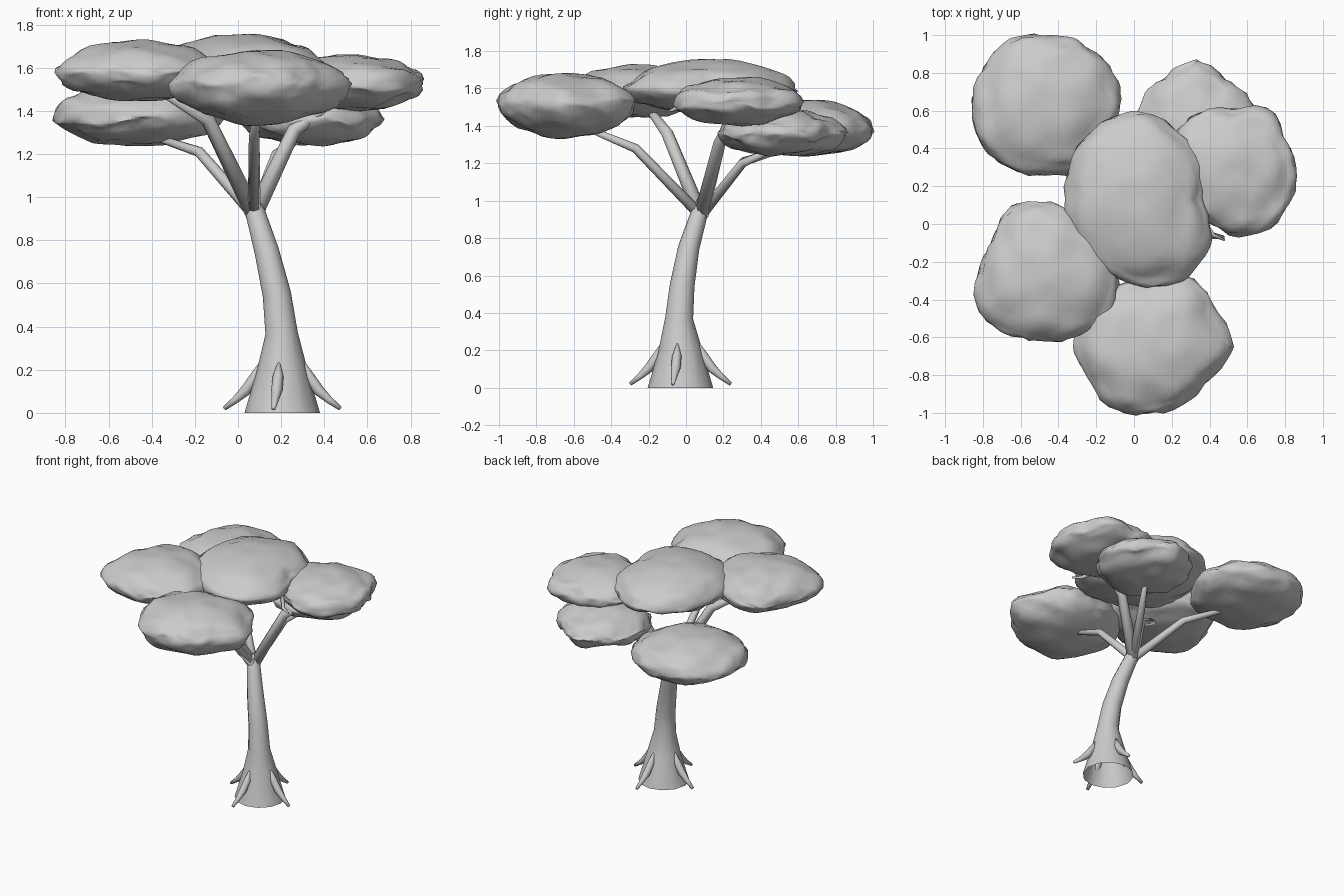
import bpy
import bmesh
from math import sin, cos, pi, tau, atan2, floor, copysign
from mathutils import Vector, noise

cube = bpy.data.objects.get("Cube")
if cube:
    bpy.data.objects.remove(cube, do_unlink=True)

grey = bpy.data.materials.new("plain_grey")
grey.use_nodes = True
grey.diffuse_color = (0.6, 0.6, 0.6, 1)
grey.node_tree.nodes["Principled BSDF"].inputs["Base Color"].default_value = grey.diffuse_color


def finish(bm, name):
    bmesh.ops.recalc_face_normals(bm, faces=bm.faces)
    mesh = bpy.data.meshes.new(name)
    bm.to_mesh(mesh)
    bm.free()
    mesh.materials.append(grey)
    mesh.shade_smooth()
    obj = bpy.data.objects.new(name, mesh)
    bpy.context.collection.objects.link(obj)


def tube(name, path, radii, sides=8, open_start=False):
    """Tapered round tube whose rings stand square to the path."""
    bm = bmesh.new()
    pts = [Vector(p) for p in path]
    rings = []
    for i, (p, r) in enumerate(zip(pts, radii)):
        along = (pts[min(i + 1, len(pts) - 1)] - pts[max(i - 1, 0)]).normalized()
        side = Vector((0, 1, 0)).cross(along).normalized()
        up = along.cross(side)
        rings.append([bm.verts.new(p + r * (cos(tau * k / sides) * side + sin(tau * k / sides) * up))
                      for k in range(sides)])
    for a, b in zip(rings, rings[1:]):
        for k in range(sides):
            j = (k + 1) % sides
            bm.faces.new((a[k], a[j], b[j], b[k]))
    bm.faces.new(rings[-1])
    if not open_start:
        bm.faces.new(rings[0])
    finish(bm, name)


def foliage(name, centre, top, bottom, outline):
    """Flattened lumpy clump; outline holds radii (hundredths) around the rim."""
    bm = bmesh.new()
    bmesh.ops.create_icosphere(bm, subdivisions=4, radius=1)
    c = Vector(centre)
    n = len(outline)
    mean = sum(outline) / n / 100
    for v in bm.verts:
        d = v.co.copy()
        turn = (atan2(d.y, d.x) % tau) / tau * n
        i = floor(turn)
        f = turn - i
        rim = (outline[i % n] * (1 - f) + outline[(i + 1) % n] * f) / 100
        flat = Vector((d.x, d.y)).length
        r = mean + (rim - mean) * flat + 0.022 * flat * noise.noise(d * 4.5 + c * 7)
        lump = 1 + 0.1 * noise.noise(d * 3 + c * 9)
        height = (top - c.z) if d.z > 0 else (c.z - bottom)
        rise = copysign(abs(d.z) ** 1.1, d.z) * height * lump
        v.co = (c.x + d.x * r, c.y + d.y * r,
                c.z + rise + 0.03 * flat * noise.noise(d * 2.5 + c * 5))
    finish(bm, name)


# Leaning trunk, open underneath
tube("trunk",
     [(.205, -.03, 0), (.205, -.03, .2), (.202, -.037, .37), (.18, -.02, .55),
      (.133, .015, .75), (.08, .07, .93), (.065, .085, 1)],
     [.175, .117, .075, .066, .057, .046, .03], sides=12, open_start=True)

# Four slim roots around the base
for k, side in enumerate(("left", "back", "right", "front")):
    a = k * pi / 2 - .15
    tube(side + "_root",
         [(.205 + r * cos(a), -.03 + r * sin(a), z)
          for r, z in ((.1, .235), (.125, .17), (.17, .105), (.22, .06), (.272, .02))],
         [.006, .025, .026, .017, .01])

# Branches reaching into the clumps
fork = (.075, .08, .92)
branches = {
    "front_right_branch": [(-.14, -.1, 1.36), (-.4, -.22, 1.52)],
    "front_branch": [(.075, -.27, 1.28), (.09, -.56, 1.4)],
    "back_right_branch": [(-.18, .31, 1.21), (-.42, .57, 1.29)],
    "left_branch": [(.26, .18, 1.31), (.48, .25, 1.46)],
    "back_left_branch": [(.18, .3, 1.2), (.31, .5, 1.29)],
}
for name, path in branches.items():
    thick = 1 if name in ("front_right_branch", "left_branch") else .75
    tube(name, [fork] + path, [.04 * thick, .033 * thick, .02 * thick])
tube("left_twig", [(.34, .04, 1.53), (.42, -.06, 1.49), (.48, -.085, 1.48)], [.016, .013, .006], 6)

# Leaf canopy
foliage("back_right_foliage", (-.47, .63, 1.37), 1.54, 1.24,
        [40, 40, 38, 37, 39, 38, 39, 40, 39, 37, 39, 37])
foliage("front_right_foliage", (-.47, -.25, 1.575), 1.725, 1.445,
        [38, 34, 35, 37, 39, 32, 35, 42, 38, 37, 39, 41])
foliage("front_foliage", (.1, -.65, 1.52), 1.68, 1.34,
        [43, 38, 42, 37, 38, 41, 42, 38, 39, 35, 34, 34])
foliage("centre_foliage", (.03, .13, 1.59), 1.755, 1.46,
        [32, 39, 41, 47, 45, 42, 39, 44, 42, 46, 49, 44])
foliage("left_foliage", (.53, .28, 1.53), 1.66, 1.4,
        [33, 32, 38, 33, 36, 37, 34, 33, 30, 34, 36, 34])
foliage("back_left_foliage", (.33, .5, 1.36), 1.5, 1.24,
        [34, 33, 30, 37, 32, 33, 32, 32, 32, 33, 32, 32])
